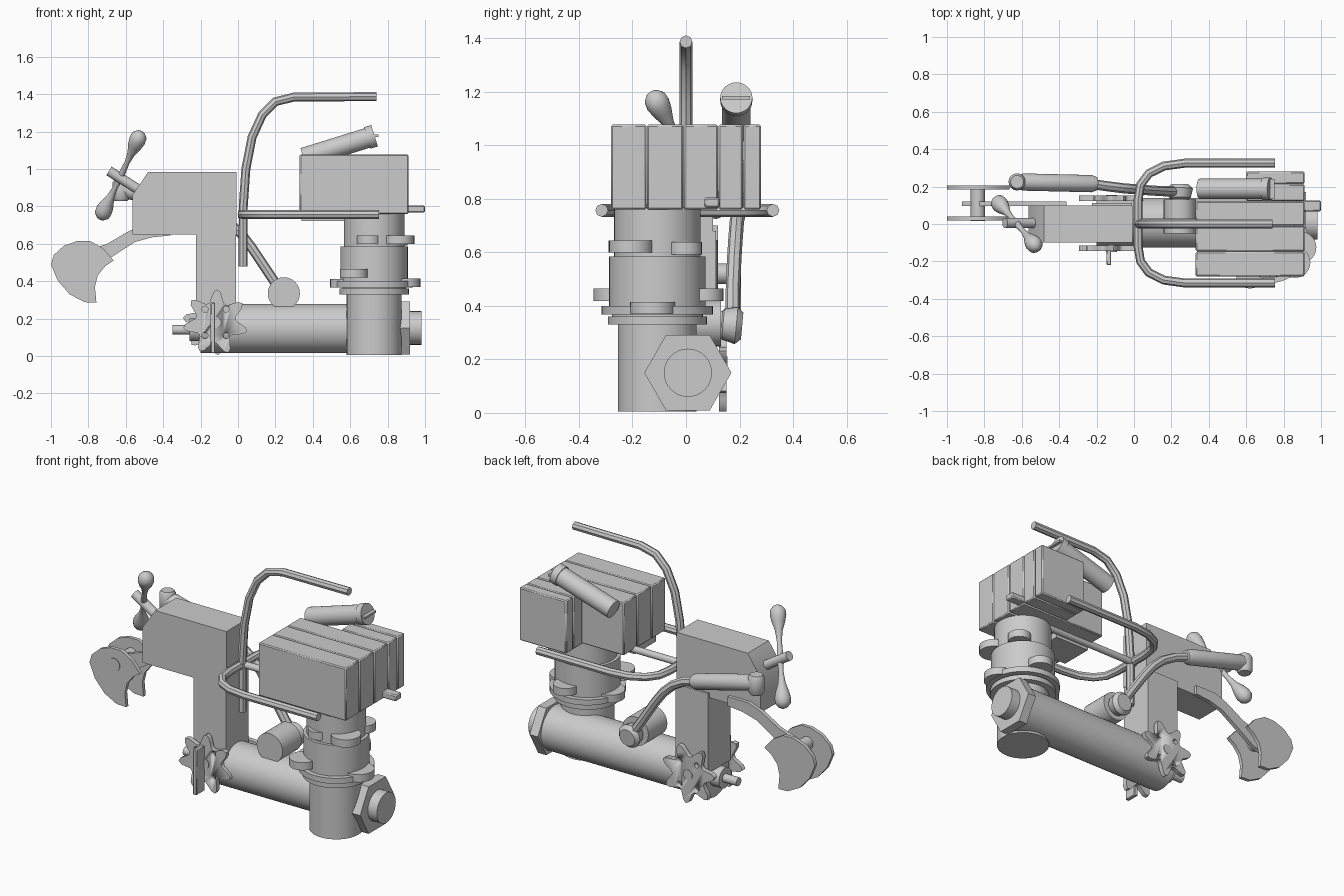
import bpy, bmesh, math
from mathutils import Vector

if "Cube" in bpy.data.objects:
    bpy.data.objects.remove(bpy.data.objects["Cube"])

grey = bpy.data.materials.new("plain_grey")
grey.diffuse_color = (0.6, 0.6, 0.6, 1)
grey.use_nodes = True
grey.node_tree.nodes["Principled BSDF"].inputs["Base Color"].default_value = grey.diffuse_color


def finish(ob, smooth=True):
    ob.data.materials.clear()
    ob.data.materials.append(grey)
    if smooth:
        bpy.ops.object.select_all(action='DESELECT')
        ob.select_set(True)
        bpy.context.view_layer.objects.active = ob
        bpy.ops.object.shade_smooth_by_angle(angle=math.radians(35))
    return ob


def from_bmesh(name, bm, smooth=True):
    bmesh.ops.recalc_face_normals(bm, faces=bm.faces)
    me = bpy.data.meshes.new(name)
    bm.to_mesh(me)
    bm.free()
    ob = bpy.data.objects.new(name, me)
    bpy.context.collection.objects.link(ob)
    return finish(ob, smooth)


def lathe(name, p, q, profile, n=32):
    """Turned part along p to q; profile holds (fraction, radius)."""
    p, q = Vector(p), Vector(q)
    rot = (q - p).to_track_quat('Z', 'Y')
    bm = bmesh.new()
    rings = []
    for t, r in profile:
        rings.append([bm.verts.new(p.lerp(q, t) + rot @ Vector(
            (r * math.cos(2 * math.pi * i / n), r * math.sin(2 * math.pi * i / n), 0)))
            for i in range(n)])
    for a, b in zip(rings, rings[1:]):
        for i in range(n):
            bm.faces.new((a[i], a[(i + 1) % n], b[(i + 1) % n], b[i]))
    bm.faces.new(rings[0])
    bm.faces.new(rings[-1])
    return from_bmesh(name, bm)


def rod(name, p, q, r, r2=None, n=32):
    return lathe(name, p, q, [(0, r), (1, r if r2 is None else r2)], n)


def prism(name, pts, axis, a, b):
    """Outline extruded along x (outline in y,z) or along y (outline in x,z)."""
    place = (lambda u, v, d: (d, u, v)) if axis == 'x' else (lambda u, v, d: (u, d, v))
    bm = bmesh.new()
    lo = [bm.verts.new(place(u, v, a)) for u, v in pts]
    hi = [bm.verts.new(place(u, v, b)) for u, v in pts]
    n = len(pts)
    bm.faces.new(lo)
    bm.faces.new(hi)
    for i in range(n):
        bm.faces.new((lo[i], lo[(i + 1) % n], hi[(i + 1) % n], hi[i]))
    return from_bmesh(name, bm)


def box(name, x, y, z, bevel=0):
    ob = prism(name, [(x[0], z[0]), (x[1], z[0]), (x[1], z[1]), (x[0], z[1])], 'y', *y)
    if bevel:
        m = ob.modifiers.new("edge", 'BEVEL')
        m.width, m.segments = bevel, 1
    return ob


def tube(name, pts, r):
    cu = bpy.data.curves.new(name, 'CURVE')
    cu.dimensions = '3D'
    cu.bevel_depth, cu.bevel_resolution, cu.use_fill_caps = r, 2, True
    sp = cu.splines.new('POLY')
    sp.points.add(len(pts) - 1)
    for pt, co in zip(sp.points, pts):
        pt.co = (*co, 1)
    ob = bpy.data.objects.new(name, cu)
    bpy.context.collection.objects.link(ob)
    bpy.ops.object.select_all(action='DESELECT')
    ob.select_set(True)
    bpy.context.view_layer.objects.active = ob
    bpy.ops.object.convert(target='MESH')
    return finish(bpy.context.view_layer.objects.active)


# Main horizontal barrel with hexagonal nut and end cap
rod("barrel", (-0.2, 0.007, 0.147), (0.9, 0.007, 0.147), 0.132, n=48)
prism("hex_nut", [(0.007 + 0.163 * math.cos(k * math.pi / 3), 0.15 + 0.163 * math.sin(k * math.pi / 3))
                  for k in range(6)], 'x', 0.865, 0.92)
rod("end_cap", (0.9, 0.007, 0.15), (0.98, 0.007, 0.15), 0.09)
rod("axle", (-0.35, 0.0, 0.14), (-0.15, 0.0, 0.14), 0.025)
rod("axle_collar", (-0.26, 0.0, 0.14), (-0.15, 0.0, 0.14), 0.06)

# Upright column, stacked along one axis
cx, cy = 0.728, -0.107
for name, z0, z1, r in [("column_base", 0.005, 0.33, 0.147), ("column_ring", 0.33, 0.36, 0.185),
                        ("column_flange", 0.367, 0.4, 0.208), ("column_seat", 0.355, 0.42, 0.17),
                        ("column_body", 0.4, 0.585, 0.18), ("column_neck", 0.585, 0.77, 0.162)]:
    rod(name, (cx, cy, z0), (cx, cy, z1), r, n=48)
for i, (x, y, z, r) in enumerate([(0.86, -0.205, 0.622, 0.083), (0.84, -0.005, 0.615, 0.065),
                                  (0.70, -0.225, 0.622, 0.065), (0.62, -0.27, 0.442, 0.075),
                                  (0.75, 0.07, 0.442, 0.07), (0.89, -0.125, 0.392, 0.085),
                                  (0.575, -0.1, 0.39, 0.083)]):
    rod(f"column_lug_{i + 1}", (x, y, z - 0.023), (x, y, z + 0.023), r, n=24)

# Upper block made of bevelled slabs
for i, (x0, y0, y1) in enumerate([(0.33, -0.28, -0.148), (0.33, -0.146, -0.011), (0.33, -0.009, 0.12),
                                  (0.60, 0.122, 0.213), (0.60, 0.215, 0.28)]):
    box(f"block_slab_{i + 1}", (x0, 0.912), (y0, y1), (0.76, 1.077), 0.006)
box("block_under_plate", (0.34, 0.57), (-0.2, 0.0), (0.722, 0.765))
box("block_side_nub", (0.88, 1.0), (0.068, 0.125), (0.768, 0.805), 0.006)

# Tilted canister on top
a, b = Vector((0.35, 0.188, 1.06)), Vector((0.73, 0.188, 1.178))
rod("canister", a, b, 0.054)
rod("canister_cap", a.lerp(b, 0.9), b, 0.06)
slot = a.lerp(b, 1.0)
box("canister_key", (0.725, 0.75), (0.135, 0.24), (slot.z - 0.006, slot.z + 0.006))

# Post and cranked housing
box("post", (-0.225, -0.01), (-0.1, 0.112), (0.2, 0.68))
prism("housing", [(-0.565, 0.65), (-0.007, 0.65), (-0.007, 0.985), (-0.48, 0.985), (-0.565, 0.86)],
      'y', -0.1, 0.1)

# Bent tubes: upright arch and horizontal fork
tube("arch_tube", [(0.028, 0, 0.48), (0.028, 0, 0.8), (0.042, 0, 1.0), (0.075, 0, 1.17), (0.13, 0, 1.29),
                   (0.2, 0, 1.36), (0.3, 0, 1.385), (0.74, 0, 1.387)], 0.024)
fork = [(0.755, 0.325), (0.27, 0.325), (0.16, 0.31), (0.08, 0.27), (0.035, 0.21), (0.022, 0.13)]
tube("fork_tube", [(x, y, 0.757) for x, y in fork] +
     [(x, 0.01 - y, 0.757) for x, y in reversed(fork)], 0.024)
rod("fork_lug", (0.0, 0.01, 0.757), (0.755, 0.01, 0.757), 0.02)


# Star wheels on both sides, with bored holes
def star(name, y, phase):
    pts = []
    for i in range(56):
        t = 2 * math.pi * i / 56
        w = (0.5 + 0.5 * math.cos(7 * t)) ** 1.4
        r = 0.108 + 0.068 * w
        pts.append((-0.12 + r * math.cos(t + phase), 0.18 + r * math.sin(t + phase)))
    ob = prism(name, pts, 'y', y - 0.014, y + 0.014)
    for k in range(4):
        t = math.pi / 4 + k * math.pi / 2
        x, z = -0.12 + 0.08 * math.cos(t), 0.18 + 0.1 * math.sin(t)
        cut = rod("hole_cutter", (x, y - 0.1, z), (x, y + 0.1, z), 0.016, n=16)
        cut.hide_render = True
        cut.hide_set(True)
        m = ob.modifiers.new("hole", 'BOOLEAN')
        m.object, m.operation, m.solver = cut, 'DIFFERENCE', 'EXACT'


star("front_star_wheel", -0.13, 0.62)
star("back_star_wheel", 0.138, 0.3)
rod("wheel_axle", (-0.12, -0.15, 0.18), (-0.12, 0.155, 0.18), 0.03)
box("front_paddle", (-0.147, -0.122), (-0.22, -0.14), (0.015, 0.285), 0.004)

# Swivel drum, joint and hose up to the grip
rod("swivel_drum", (0.245, -0.05, 0.335), (0.245, 0.13, 0.335), 0.086)
lathe("swivel_joint", (0.245, 0.1, 0.335), (0.245, 0.21, 0.325),
      [(0, 0.045), (0.3, 0.05), (0.35, 0.058), (0.8, 0.07), (1, 0.05)], 24)
tube("hose", [(0.24, 0.175, 0.33), (0.16, 0.175, 0.45), (0.08, 0.18, 0.57), (0.02, 0.185, 0.65),
              (-0.05, 0.19, 0.715), (-0.13, 0.2, 0.76), (-0.24, 0.215, 0.795)], 0.027)
lathe("grip", (-0.2, 0.215, 0.785), (-0.62, 0.225, 0.895),
      [(0, 0.036), (0.06, 0.046), (0.92, 0.046), (1, 0.04)], 24)
lathe("grip_head", (-0.625, 0.225, 0.83), (-0.625, 0.225, 0.945),
      [(0, 0.035), (0.15, 0.046), (0.85, 0.046), (1, 0.035)], 16)

# Two-ended lever on its spindle
rod("lever_spindle", (-0.69, 0.005, 0.99), (-0.5, 0.005, 0.87), 0.027, n=20)
mid = Vector((-0.625, 0.0, 0.965))
for name, end in [("upper_lever_knob", (-0.517, -0.13, 1.2)), ("lower_lever_knob", (-0.738, 0.13, 0.733))]:
    lathe(name, mid, end, [(0, 0.018), (0.3, 0.014), (0.5, 0.021), (0.68, 0.038), (0.8, 0.045),
                           (0.9, 0.042), (0.97, 0.025), (1, 0.006)], 20)

# Curved arm carrying two fan plates joined by a pin
prism("arm", [(-0.92, 0.5), (-0.86, 0.44), (-0.78, 0.46), (-0.66, 0.54), (-0.55, 0.61), (-0.46, 0.635),
              (-0.36, 0.645), (-0.36, 0.7), (-0.5, 0.7), (-0.58, 0.67), (-0.7, 0.6), (-0.83, 0.555)],
      'y', 0.095, 0.12)
fan = [(-1.0, 0.49), (-0.985, 0.54), (-0.93, 0.59), (-0.86, 0.615), (-0.79, 0.615), (-0.72, 0.575),
       (-0.665, 0.51), (-0.71, 0.48), (-0.75, 0.43), (-0.765, 0.37), (-0.757, 0.285), (-0.82, 0.288),
       (-0.9, 0.33), (-0.965, 0.405)]
for name, y in [("front_fan_plate", 0.03), ("back_fan_plate", 0.195)]:
    prism(name, fan, 'y', y - 0.011, y + 0.011)
rod("fan_pin", (-0.835, 0.015, 0.52), (-0.835, 0.2, 0.52), 0.038)
